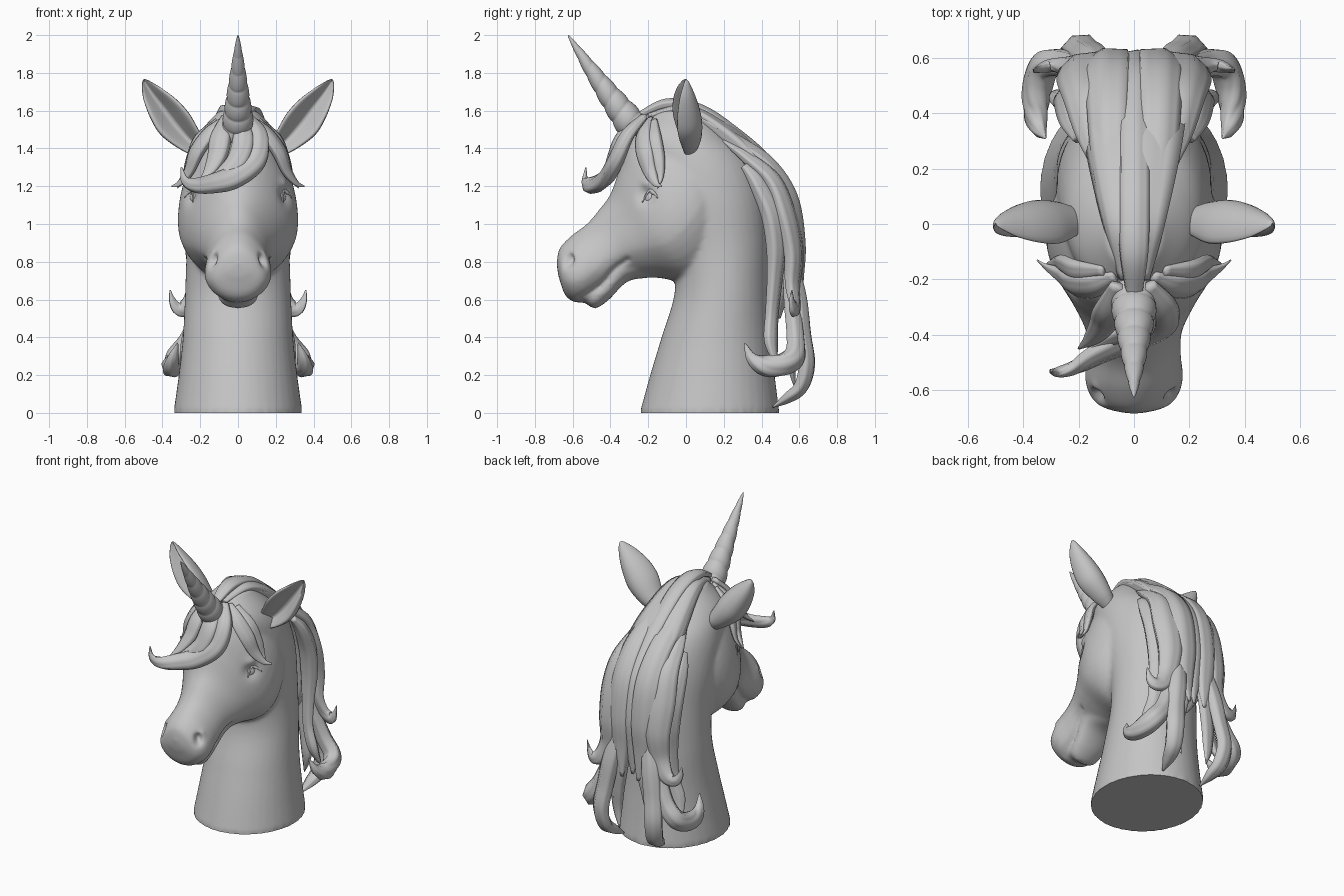
import bpy, bmesh, math
from mathutils import Vector

cube = bpy.data.objects.get("Cube")
if cube:
    bpy.data.objects.remove(cube, do_unlink=True)

GREY = (0.56, 0.56, 0.56, 1)
mat = bpy.data.materials.new("plain grey")
mat.use_nodes = True
mat.diffuse_color = GREY
bsdf = mat.node_tree.nodes["Principled BSDF"]
bsdf.inputs["Base Color"].default_value = GREY
bsdf.inputs["Roughness"].default_value = 0.6


def spline(points, steps):
    """Catmull-Rom resampling of tuples of any length."""
    pts = [Vector(p) for p in points]
    pts = [2 * pts[0] - pts[1]] + pts + [2 * pts[-1] - pts[-2]]
    out = []
    for i in range(1, len(pts) - 2):
        a, b, c, d = pts[i - 1:i + 3]
        for s in range(steps):
            t = s / steps
            out.append(0.5 * (2 * b + (c - a) * t + (2 * a - 5 * b + 4 * c - d) * t * t
                              + (3 * b - a - 3 * c + d) * t ** 3))
    return out + [pts[-2]]


def skin(name, rings):
    """Closed smooth mesh through rings of points."""
    bm = bmesh.new()
    rows = [[bm.verts.new(p) for p in ring] for ring in rings]
    n = len(rows[0])
    for r, q in zip(rows, rows[1:]):
        for i in range(n):
            j = (i + 1) % n
            bm.faces.new((r[i], r[j], q[j], q[i]))
    bm.faces.new(rows[0])
    bm.faces.new(rows[-1])
    bmesh.ops.recalc_face_normals(bm, faces=bm.faces)
    me = bpy.data.meshes.new(name)
    bm.to_mesh(me)
    bm.free()
    me.materials.append(mat)
    me.shade_smooth()
    ob = bpy.data.objects.new(name, me)
    bpy.context.collection.objects.link(ob)
    return ob


def angles(n):
    return [2 * math.pi * i / n for i in range(n)]


def loft(name, sections, egg=0):
    """Sections: front y, front z, back y, back z, half width; egg narrows the front."""
    rings = []
    for fy, fz, by, bz, w in spline(sections, 6):
        mid, half = Vector((0, fy + by, fz + bz)) / 2, Vector((0, fy - by, fz - bz)) / 2
        rings.append([mid + half * math.cos(a)
                      + Vector((w * math.sin(a) * (1 - egg * max(0, math.cos(a) + .3)), 0, 0))
                      for a in angles(40)])
    return skin(name, rings)


def strand(name, points, flat=0.55, side=1):
    """Tapered lock of hair; points are x, y, z, radius."""
    path = spline(points, 7)
    rings = []
    for i, p in enumerate(path):
        pos = Vector(p[:3])
        tan = Vector(path[min(i + 1, len(path) - 1)][:3]) - Vector(path[max(i - 1, 0)][:3])
        out = pos - Vector((0, 0.02, min(pos.z, 1.1)))
        wide = tan.cross(out).normalized()
        up = wide.cross(tan).normalized()
        r = max(p[3], 0.004)
        ring = []
        for a in angles(18):
            groove = 1 - 0.16 * math.cos(3 * a + 0.5) ** 2
            v = pos + r * groove * (wide * math.cos(a) + up * flat * math.sin(a))
            ring.append(Vector((v.x * side, v.y, v.z)))
        rings.append(ring)
    return skin(name, rings)


def both(name, points, flat=0.55):
    strand("left_" + name, points, flat)
    strand("right_" + name, points, flat, -1)


# Neck, head and lower jaw, fused into one smooth body
neck = loft("head_and_neck", [
    (-.245, 0, .495, 0, .342), (-.19, .2, .47, .2, .314), (-.13, .4, .45, .4, .292),
    (-.06, .64, .44, .65, .28), (-.08, .85, .44, .9, .274), (-.17, 1.1, .42, 1.15, .28),
    (-.25, 1.32, .35, 1.34, .262), (-.27, 1.47, .22, 1.47, .215), (-.16, 1.6, .08, 1.6, .1)])
head = loft("head", [
    (-.685, .79, -.675, .72, .05), (-.67, .87, -.63, .61, .142), (-.605, .94, -.54, .585, .184),
    (-.525, 1, -.42, .65, .176), (-.465, 1.07, -.31, .71, .184), (-.4, 1.16, -.15, .715, .242),
    (-.35, 1.3, .03, .69, .312), (-.295, 1.44, .16, .76, .332), (-.18, 1.55, .25, .92, .295),
    (-.06, 1.59, .25, 1.1, .2), (.04, 1.55, .2, 1.3, .08)], .2)
jaw = loft("jaw", [
    (-.54, .62, -.525, .575, .06), (-.51, .66, -.48, .552, .1), (-.43, .74, -.41, .597, .118),
    (-.36, .82, -.31, .695, .135), (-.25, .9, -.2, .715, .14)])
bpy.ops.object.select_all(action='DESELECT')
for ob in (neck, head, jaw):
    ob.select_set(True)
bpy.context.view_layer.objects.active = neck
bpy.ops.object.join()
remesh = neck.modifiers.new("fuse", 'REMESH')
remesh.mode, remesh.voxel_size = 'VOXEL', 0.012
smooth = neck.modifiers.new("soften", 'SMOOTH')
smooth.factor, smooth.iterations = 0.5, 12
for m in ("fuse", "soften"):
    bpy.ops.object.modifier_apply(modifier=m)
body = neck.data


def on_surface(x, y, z):
    return neck.closest_point_on_mesh(Vector((x, y, z)))[1]


# Pressed nostrils, eye sockets, mouth line and flat base
presses = []
for s in (-1, 1):
    nostril, eye = on_surface(s * .16, -.64, .82), on_surface(s * .28, -.23, 1.16)
    presses += [(nostril + Vector((0, 0, dz)), Vector((-s * .018, .02, 0)), .03) for dz in (-.016, .016)]
    presses += [(nostril + Vector((s * .022, .025, .04)), Vector((s * .01, -.01, .008)), .028),
                (eye, Vector((-s * .02, .012, 0)), .06),
                (eye + Vector((0, 0, .06)), Vector((s * .012, -.006, 0)), .04)]
mouth = [Vector(p) for p in spline([(0, -.56, .61), (0, -.45, .68), (0, -.38, .76), (0, -.31, .81)], 10)]
for v in body.vertices:
    co = v.co.copy()
    for c, push, r in presses:
        v.co += push * math.exp(-((co - c).length / r) ** 2 * 1.5)
    if co.y < -.25 and co.z < .9:
        d = min((Vector((0, co.y, co.z)) - m).length for m in mouth)
        v.co.x *= 1 - 0.1 * math.exp(-(d / .015) ** 2)
    if co.z < .015:
        v.co.z = 0
body.materials.clear()
body.materials.append(mat)
bpy.ops.object.shade_smooth_by_angle(angle=math.radians(50))

# Eyes: sunken ball under a thin curved lid
for s, label in ((1, "left"), (-1, "right")):
    c = on_surface(s * .27, -.22, 1.15)
    bpy.ops.mesh.primitive_uv_sphere_add(segments=24, ring_count=12, radius=.045,
                                         location=c + Vector((-s * .033, .018, 0)))
    ball = bpy.context.object
    ball.name = label + "_eye"
    ball.data.materials.append(mat)
    ball.data.shade_smooth()
    lid = []
    for t in (-1, -.5, 0, .5, 1):
        p = on_surface(s * .28, c.y + .05 * t, c.z + .032 * (1 - t * t))
        lid.append((p.x * s, p.y, p.z, .011 - .007 * abs(t)))
    strand(label + "_eyelid", lid, .7, s)

# Horn: smooth taper cut by slanted grooves
rings = []
axis = Vector((0, -.375, .52)).normalized()
up = Vector((1, 0, 0)).cross(axis)
for i in range(91):
    t = i / 90
    c = Vector((0, -.25 - .375 * t, 1.48 + .52 * t - .015 * math.sin(math.pi * t)))
    ring = []
    for a in angles(32):
        coil = abs(math.sin(math.pi * (7 * t ** .9 + .25 * math.sin(a))))
        r = (.092 * (1 - t) ** .8 + .002) * (.88 + .12 * coil ** .5)
        ring.append(c + r * (Vector((math.cos(a), 0, 0)) + up * math.sin(a)))
    rings.append(ring)
skin("horn", rings)

# Ears: leaf outline with a shallow cupped front inside a rounded rim
across = Vector((.8, .15, -.58))
for s, label in ((1, "left"), (-1, "right")):
    rings = []
    for x, y, z, w, d in spline([(.2, .02, 1.39, .05, .05), (.265, .02, 1.45, .075, .09),
                                 (.335, .012, 1.53, .096, .115), (.395, .005, 1.61, .086, .105),
                                 (.455, 0, 1.69, .056, .07), (.49, 0, 1.745, .024, .03),
                                 (.5, 0, 1.765, .005, .008)], 6):
        ring = []
        for a in angles(32):
            cs, sn = math.cos(a), math.sin(a)
            cup = .62 * sn * sn - .45 * abs(math.sin(2 * a))
            p = Vector((x, y - .36 * d, z)) + across * w * cs + Vector((0, d * (sn if sn > 0 else cup), 0))
            ring.append(Vector((p.x * s, p.y, p.z)))
        rings.append(ring)
    skin(label + "_ear", rings)

# Mane underlayer, crest ridge and mirrored locks down the back
strand("mane_base", [(0, -.2, 1.57, .06), (0, 0, 1.6, .12), (0, .2, 1.48, .17), (0, .36, 1.32, .2),
                     (0, .47, 1.1, .22), (0, .51, .85, .2), (0, .5, .65, .14), (0, .49, .5, .03)], .35)
strand("crest_ridge", [(0, -.26, 1.57, .03), (0, -.1, 1.635, .055), (0, .08, 1.6, .06), (0, .26, 1.48, .06),
                       (0, .42, 1.34, .06), (0, .54, 1.16, .075), (0, .585, .92, .08), (0, .58, .72, .06),
                       (0, .58, .52, .01)])
both("crest_lock", [(.05, -.05, 1.585, .02), (.07, .1, 1.55, .06), (.085, .26, 1.44, .075),
                    (.09, .43, 1.32, .085), (.09, .545, 1.14, .095), (.09, .585, .9, .095),
                    (.085, .585, .7, .075), (.06, .61, .5, .01)])
both("side_lock", [(.13, .2, 1.44, .02), (.155, .33, 1.35, .06), (.175, .46, 1.23, .085),
                   (.185, .53, 1.05, .1), (.185, .57, .85, .09), (.2, .565, .68, .07),
                   (.25, .575, .575, .055), (.31, .57, .55, .042), (.345, .56, .59, .024), (.36, .56, .65, .004)])
both("outer_lock", [(.195, .31, 1.31, .03), (.21, .38, 1.22, .065), (.21, .455, 1.06, .085),
                    (.205, .48, .88, .08), (.205, .47, .7, .06), (.215, .455, .52, .05),
                    (.255, .45, .38, .05), (.29, .47, .28, .02)], .65)
both("lower_curl", [(.15, .54, .8, .04), (.18, .56, .58, .055), (.245, .58, .4, .06), (.315, .575, .3, .065),
                    (.345, .51, .255, .065), (.355, .42, .25, .058), (.345, .35, .29, .035), (.32, .31, .37, .004)], .85)
both("tail_lock", [(.11, .56, .8, .05), (.15, .6, .6, .065), (.18, .62, .42, .065),
                   (.2, .64, .26, .065), (.19, .61, .14, .06), (.17, .54, .08, .045), (.15, .46, .03, .006)], .7)
both("inner_tail_lock", [(.06, .55, .8, .05), (.09, .58, .58, .06), (.12, .57, .4, .055),
                         (.13, .56, .25, .04), (.1, .58, .12, .004)])

# Forelock: a swoop across the brow, and wisps beside the eyes
strand("forelock_swoop", [(.05, -.22, 1.57, .03), (.11, -.31, 1.47, .055), (.09, -.37, 1.34, .065),
                          (-.02, -.42, 1.25, .065), (-.13, -.47, 1.215, .055), (-.22, -.52, 1.205, .042),
                          (-.28, -.535, 1.23, .026), (-.3, -.53, 1.3, .004)], .65)
strand("forelock_middle", [(0, -.24, 1.57, .03), (.03, -.34, 1.46, .06), (0, -.39, 1.34, .06),
                           (-.08, -.42, 1.26, .045), (-.17, -.46, 1.22, .01)])
strand("forelock_side", [(-.06, -.22, 1.57, .03), (-.09, -.31, 1.46, .06), (-.11, -.36, 1.36, .055),
                         (-.15, -.41, 1.28, .035), (-.2, -.45, 1.23, .005)])
both("brow_wisp", [(.07, -.19, 1.56, .02), (.15, -.22, 1.48, .05), (.22, -.215, 1.38, .055),
                   (.26, -.19, 1.28, .04), (.31, -.16, 1.215, .02), (.35, -.13, 1.2, .004)])
both("temple_wisp", [(.11, -.17, 1.55, .02), (.205, -.17, 1.45, .045), (.25, -.15, 1.34, .042),
                     (.28, -.14, 1.25, .024), (.32, -.15, 1.19, .004)])
